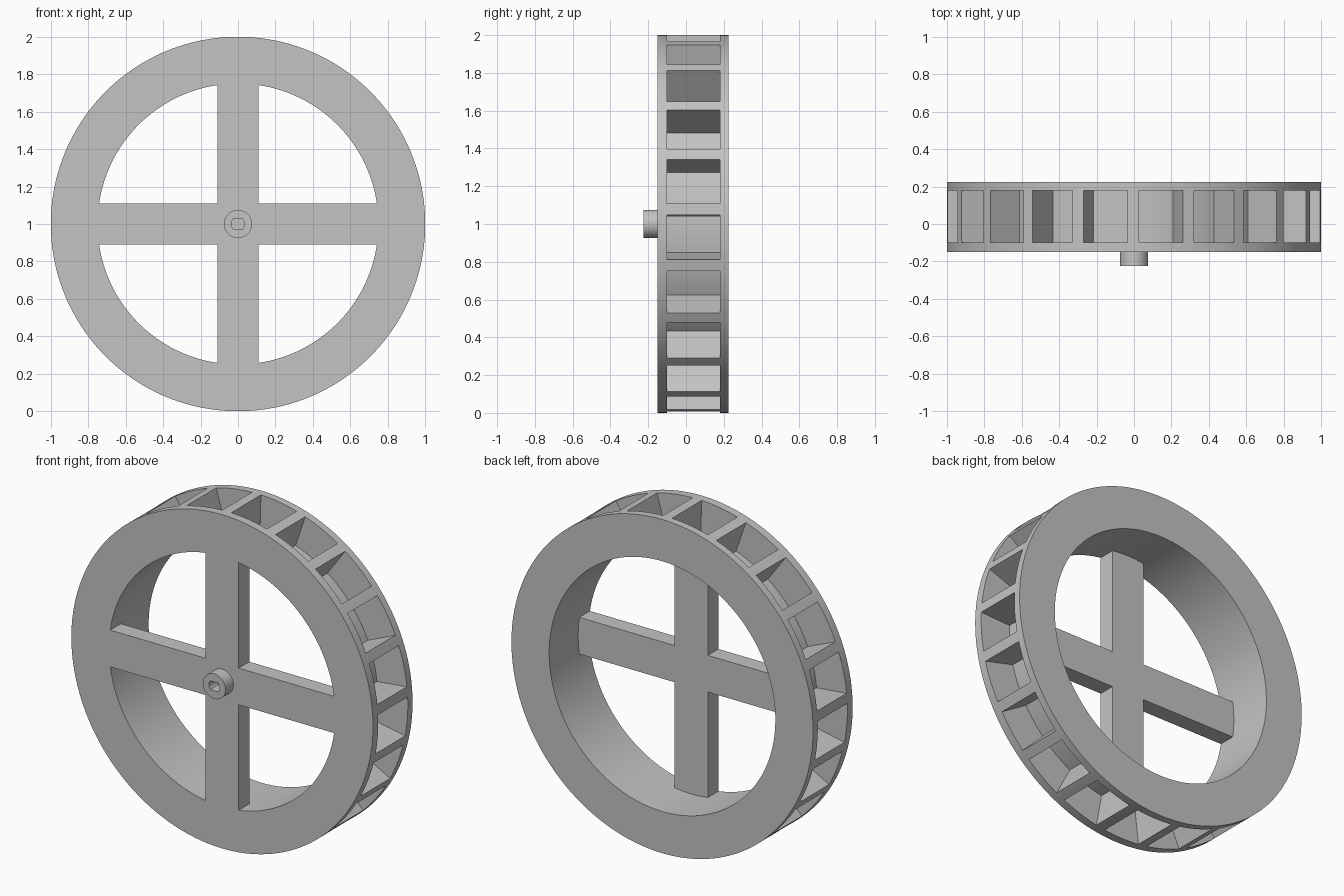
import bpy, bmesh
from math import sin, cos, asin, pi, radians

if "Cube" in bpy.data.objects:
    bpy.data.objects.remove(bpy.data.objects["Cube"])

grey = bpy.data.materials.new("plain grey")
grey.use_nodes = True
colour = (0.55, 0.55, 0.55, 1)
grey.diffuse_color = colour
grey.node_tree.nodes["Principled BSDF"].inputs["Base Color"].default_value = colour

FRONT, BACK, INNER, FLOOR, OUTER = -0.15, 0.225, 0.75, 0.8, 1.0
POCKETS = 21


def polar(r, a, y):
    """Point on a circle around the axle, which runs along y at z = 1."""
    return (r * cos(a), y, 1 + r * sin(a))


def finish(name, bm):
    bmesh.ops.recalc_face_normals(bm, faces=bm.faces)
    mesh = bpy.data.meshes.new(name)
    bm.to_mesh(mesh)
    bm.free()
    mesh.materials.append(grey)
    obj = bpy.data.objects.new(name, mesh)
    bpy.context.collection.objects.link(obj)
    bpy.ops.object.select_all(action='DESELECT')
    obj.select_set(True)
    bpy.context.view_layer.objects.active = obj
    bpy.ops.object.shade_smooth_by_angle(angle=radians(30))
    return obj


def build_rim():
    """Ring of polar cells; the pocket cells are left empty and the skin drawn."""
    pitch, width = 2 * pi / POCKETS, radians(13.7)
    cuts, rib = 8, 2
    angles, hollow = [], []
    for k in range(POCKETS):
        start = k * pitch - radians(10.9)
        for i in range(cuts):
            angles.append(start + width * i / cuts)
            hollow.append(True)
        for i in range(rib):
            angles.append(start + width + (pitch - width) * i / rib)
            hollow.append(False)
    n = len(angles)
    radii = [INNER, FLOOR, OUTER]
    depths = [FRONT, -0.1, 0.18, BACK]

    def filled(a, r, y):
        if not (0 <= r < 2 and 0 <= y < 3):
            return False
        return not (hollow[a % n] and r == 1 and y == 1)

    bm = bmesh.new()
    verts = {}

    def vert(a, r, y):
        key = (a % n, r, y)
        if key not in verts:
            verts[key] = bm.verts.new(polar(radii[r], angles[a % n], depths[y]))
        return verts[key]

    for a in range(n):
        for r in range(2):
            for y in range(3):
                if not filled(a, r, y):
                    continue
                for axis in range(3):
                    for side in (0, 1):
                        near = [a, r, y]
                        near[axis] += 2 * side - 1
                        if filled(*near):
                            continue
                        corners = []
                        for u, v in ((0, 0), (1, 0), (1, 1), (0, 1)):
                            step = [u, v]
                            step.insert(axis, side)
                            corners.append(vert(a + step[0], r + step[1], y + step[2]))
                        bm.faces.new(corners)
    return finish("bucket_rim", bm)


def build_spokes():
    """Cross with arms ending in arcs that meet the rim."""
    bm = bmesh.new()
    half, thick, reach = 0.11, 0.1, INNER + 0.001
    spread = asin(half / reach)
    points = []
    for arm in range(4):
        turn = arm * pi / 2
        for i in range(9):
            points.append(polar(reach, turn + spread * (i / 4 - 1), FRONT))
        points.append(polar(half * 2 ** 0.5, turn + pi / 4, FRONT))
    face = bm.faces.new([bm.verts.new(p) for p in points])
    extruded = bmesh.ops.extrude_face_region(bm, geom=[face], use_keep_orig=True)
    moved = [v for v in extruded["geom"] if isinstance(v, bmesh.types.BMVert)]
    bmesh.ops.translate(bm, verts=moved, vec=(0, thick, 0))
    return finish("cross_spokes", bm)


def build_hub():
    """Short boss with a two-flat axle socket."""
    bm = bmesh.new()
    n, tip = 48, -0.225
    loops = []
    for radius, flat, y in ((0.075, 1, FRONT), (0.075, 1, tip),
                            (0.036, 0.026, tip), (0.036, 0.026, FRONT - 0.001)):
        loop = []
        for i in range(n):
            x, _, z = polar(radius, 2 * pi * i / n, y)
            loop.append(bm.verts.new((x, y, 1 + max(-flat, min(flat, z - 1)))))
        loops.append(loop)
    for one, two in zip(loops, loops[1:]):
        for i in range(n):
            j = (i + 1) % n
            bm.faces.new((one[i], one[j], two[j], two[i]))
    bm.faces.new(loops[-1])
    return finish("axle_hub", bm)


build_rim()
build_spokes()
build_hub()
